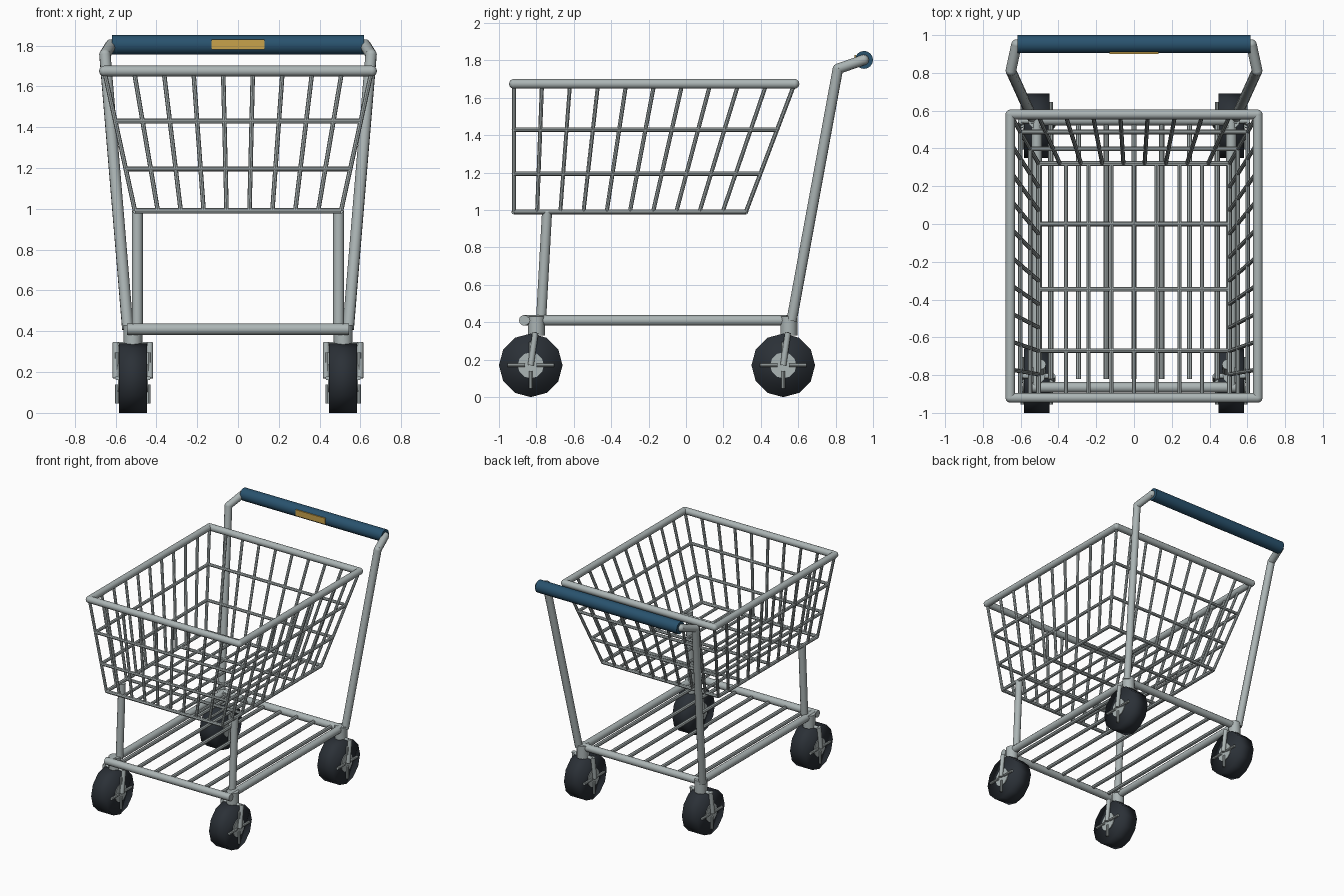
import bpy, bmesh, math
from mathutils import Vector, Matrix

if "Cube" in bpy.data.objects:
    bpy.data.objects.remove(bpy.data.objects["Cube"])


def material(name, rgb):
    m = bpy.data.materials.new(name)
    m.use_nodes = True
    m.diffuse_color = (*rgb, 1)
    bsdf = next(n for n in m.node_tree.nodes if n.type == 'BSDF_PRINCIPLED')
    bsdf.inputs["Base Color"].default_value = (*rgb, 1)
    return m


METAL = material("steel", (0.41, 0.46, 0.46))
RUBBER = material("dark rubber", (0.024, 0.03, 0.038))
BLUE = material("blue grip", (0.022, 0.085, 0.155))
GOLD = material("gold plate", (0.58, 0.36, 0.07))


def tube(bm, a, b, r, sides=12):
    """Capped cylinder from a to b."""
    a, b = Vector(a), Vector(b)
    d = b - a
    turn = d.to_track_quat('Z', 'Y').to_matrix().to_4x4()
    bmesh.ops.create_cone(bm, cap_ends=True, segments=sides, radius1=r, radius2=r,
                          depth=d.length, matrix=Matrix.Translation((a + b) / 2) @ turn)


def ball(bm, p, r):
    bmesh.ops.create_uvsphere(bm, u_segments=12, v_segments=8, radius=r,
                              matrix=Matrix.Translation(p))


def finish(name, bm, mat, all_smooth=False):
    mesh = bpy.data.meshes.new(name)
    bm.to_mesh(mesh)
    bm.free()
    mesh.materials.append(mat)
    ob = bpy.data.objects.new(name, mesh)
    bpy.context.collection.objects.link(ob)
    bpy.ops.object.select_all(action='DESELECT')
    ob.select_set(True)
    bpy.context.view_layer.objects.active = ob
    if all_smooth:
        bpy.ops.object.shade_smooth()
    else:
        bpy.ops.object.shade_smooth_by_angle(angle=math.radians(40))
    return ob


# Basket corners taper linearly from the floor ring to the rim
FRONT = -0.92
Z_LOW, Z_TOP = 0.99, 1.675


def ring(z):
    t = (z - Z_LOW) / (Z_TOP - Z_LOW)
    x, back = 0.505 + 0.15 * t, 0.32 + 0.26 * t
    return [Vector(p) for p in ((-x, FRONT, z), (x, FRONT, z), (x, back, z), (-x, back, z))]


low, top = ring(Z_LOW), ring(Z_TOP)

# Rim
bm = bmesh.new()
for i in range(4):
    tube(bm, top[i - 1], top[i], 0.026)
    ball(bm, top[i], 0.026)
finish("basket_rim", bm, METAL)

# Horizontal wire rings
bm = bmesh.new()
for z, r in ((Z_LOW, 0.0135), (1.195, 0.012), (1.43, 0.012)):
    c = ring(z)
    for i in range(4):
        tube(bm, c[i - 1], c[i], r, 8)
finish("basket_rings", bm, METAL)

# Upright wires on all four walls
bm = bmesh.new()
for i, n in enumerate((9, 10, 9, 10)):
    j = (i + 1) % 4
    for k in range(n):
        tube(bm, low[i].lerp(low[j], k / n), top[i].lerp(top[j], k / n), 0.011, 8)
finish("basket_uprights", bm, METAL)

# Basket floor grid
bm = bmesh.new()
for k in range(-3, 4):
    tube(bm, (k * 0.12, FRONT, Z_LOW), (k * 0.12, 0.32, Z_LOW), 0.011, 8)
for y in (-0.67, -0.345, 0):
    tube(bm, (-0.505, y, Z_LOW), (0.505, y, Z_LOW), 0.012, 8)
finish("basket_floor", bm, METAL)

# Lower frame and shelf wires
Z_RAIL = 0.41
bm = bmesh.new()
for s in (-1, 1):
    tube(bm, (s * 0.515, -0.87, Z_RAIL), (s * 0.515, 0.56, Z_RAIL), 0.028)
for y in (-0.865, 0.55):
    tube(bm, (-0.545, y, Z_RAIL), (0.545, y, Z_RAIL), 0.028)
finish("lower_frame", bm, METAL)

bm = bmesh.new()
for k in range(-3, 4):
    tube(bm, (k * 0.147, -0.82, Z_RAIL), (k * 0.147, 0.54, Z_RAIL), 0.014, 8)
finish("shelf_wires", bm, METAL)

# Posts and handle arms
for s, side in ((1, "left"), (-1, "right")):
    bm = bmesh.new()
    tube(bm, (s * 0.493, -0.775, Z_RAIL), (s * 0.493, -0.743, Z_LOW), 0.027)
    finish("front_post_" + side, bm, METAL)

    bm = bmesh.new()
    elbow, end = (s * 0.652, 0.812, 1.755), (s * 0.622, 0.95, 1.803)
    tube(bm, (s * 0.54, 0.565, Z_RAIL), elbow, 0.028)
    ball(bm, elbow, 0.028)
    tube(bm, elbow, end, 0.028)
    ball(bm, end, 0.028)
    finish("rear_post_" + side, bm, METAL)

# Grip with a plain plate
bm = bmesh.new()
tube(bm, (-0.618, 0.952, 1.803), (0.618, 0.952, 1.803), 0.048, 16)
finish("handle_grip", bm, BLUE)

bm = bmesh.new()
bmesh.ops.create_cube(bm, size=1, matrix=Matrix.Translation((0, 0.905, 1.805))
                      @ Matrix.Diagonal((0.26, 0.009, 0.048, 1)))
finish("handle_plate", bm, GOLD)

# Four casters: tire, hub with spokes, fork and neck
R = 0.17
for sx, side in ((1, "left"), (-1, "right")):
    for y, end in ((-0.83, "front"), (0.52, "rear")):
        x = sx * 0.515
        tag = end + "_" + side
        bm = bmesh.new()
        tube(bm, (x - 0.068, y, R), (x + 0.068, y, R), R, 12)
        finish("tire_" + tag, bm, RUBBER, all_smooth=True)

        bm = bmesh.new()
        tube(bm, (x - 0.073, y, R), (x + 0.073, y, R), 0.07)
        for s in (-1, 1):
            for k in range(4):
                d = Vector((0, math.cos(k * math.pi / 2), math.sin(k * math.pi / 2)))
                c = Vector((x + s * 0.077, y, R))
                tube(bm, c + d * 0.03, c + d * 0.125, 0.01, 8)
        finish("hub_" + tag, bm, METAL)

        bm = bmesh.new()
        for s in (-1, 1):
            tube(bm, (x + s * 0.083, y + 0.025, 0.345), (x + s * 0.083, y, R), 0.016)
        tube(bm, (x - 0.083, y + 0.025, 0.335), (x + 0.083, y + 0.025, 0.335), 0.013)
        tube(bm, (x, y + 0.03, 0.33), (x, y + 0.03, 0.43), 0.046)
        finish("fork_" + tag, bm, METAL)
